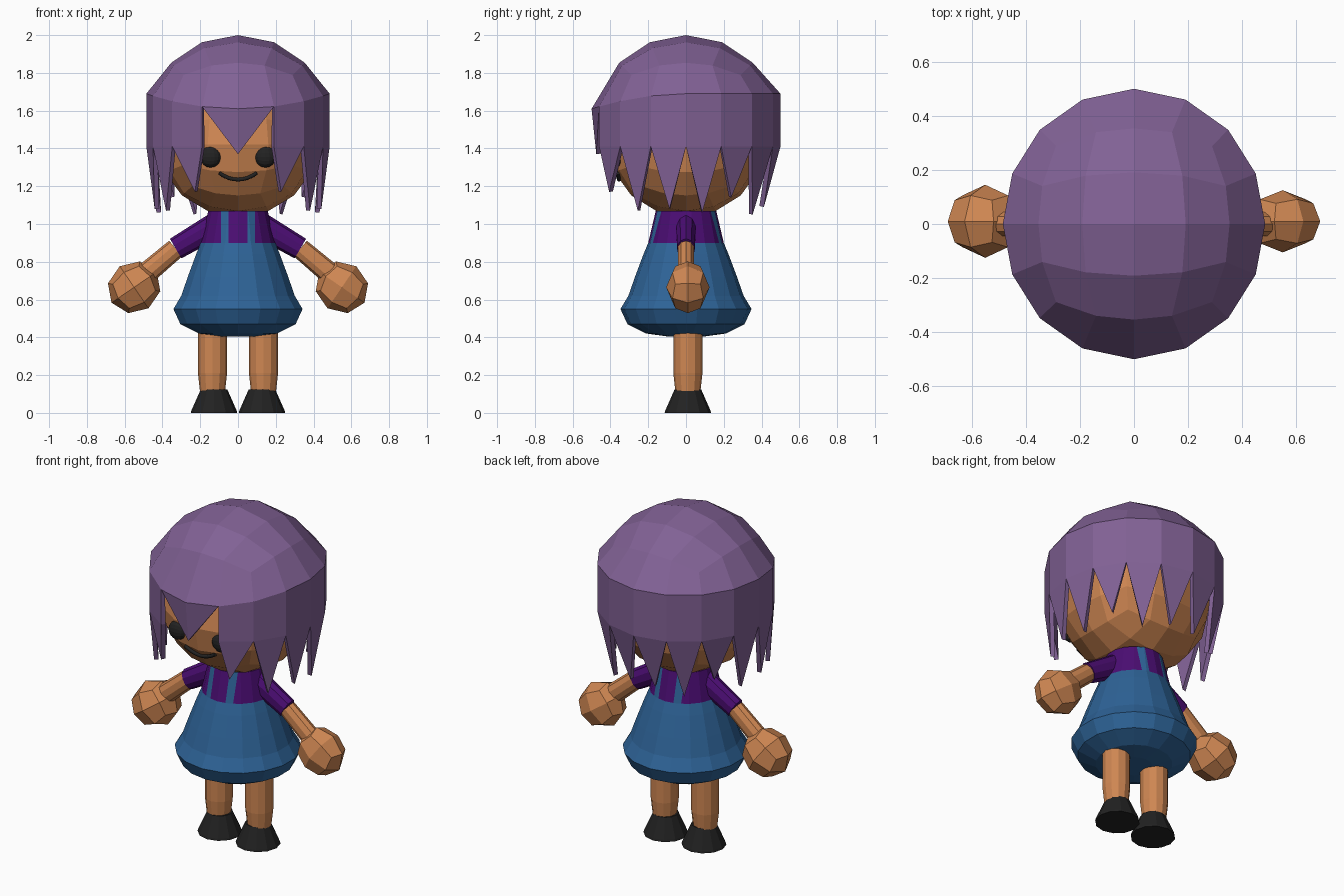
import bpy, bmesh
from math import pi, tan, sin, cos, atan2, degrees, sqrt
from mathutils import Vector, Matrix

if "Cube" in bpy.data.objects:
    bpy.data.objects.remove(bpy.data.objects["Cube"], do_unlink=True)


def material(name, rgb):
    m = bpy.data.materials.new(name)
    m.use_nodes = True
    m.diffuse_color = (*rgb, 1)
    m.node_tree.nodes["Principled BSDF"].inputs["Base Color"].default_value = (*rgb, 1)
    return m


HAIR = material("lilac hair", (0.22, 0.12, 0.30))
SKIN = material("tan skin", (0.62, 0.24, 0.085))
BLUE = material("denim blue", (0.027, 0.125, 0.31))
SHIRT = material("dark purple shirt", (0.07, 0.004, 0.17))
BLACK = material("soft black", (0.016, 0.016, 0.016))


def finish(bm, name, *mats):
    mesh = bpy.data.meshes.new(name)
    bm.to_mesh(mesh)
    bm.free()
    ob = bpy.data.objects.new(name, mesh)
    bpy.context.collection.objects.link(ob)
    for m in mats:
        mesh.materials.append(m)
    return ob


def grid_cube(cuts):
    bm = bmesh.new()
    bmesh.ops.create_cube(bm, size=2)
    bmesh.ops.subdivide_edges(bm, edges=bm.edges[:], cuts=cuts, use_grid_fill=True)
    return bm


def rounded(co):
    return Vector([tan(c * pi / 4) for c in co]).normalized()


def ball(name, centre, size, mat, cuts=3, tilt=0):
    bm = grid_cube(cuts)
    turn = Matrix.Rotation(tilt, 3, 'Y')
    for v in bm.verts:
        v.co = turn @ (rounded(v.co) * Vector(size)) + Vector(centre)
    return finish(bm, name, mat)


def lathe(bm, profile, sides, centre=(0, 0)):
    """Rings of (radius, z), closed at both ends."""
    rings = [[bm.verts.new((centre[0] + r * sin(2 * pi * i / sides),
                            centre[1] - r * cos(2 * pi * i / sides), z))
              for i in range(sides)] for r, z in profile]
    for a, b in zip(rings, rings[1:]):
        for i in range(sides):
            j = (i + 1) % sides
            bm.faces.new((a[i], a[j], b[j], b[i]))
    bm.faces.new(rings[0][::-1])
    bm.faces.new(rings[-1])


def tube(name, start, end, r1, r2, mat, flat=0.8, sides=10):
    """Tapered limb segment, narrower from front to back."""
    a, b = Vector(start), Vector(end)
    bm = bmesh.new()
    bmesh.ops.create_cone(bm, cap_ends=True, segments=sides, radius1=r1, radius2=r2,
                          depth=(b - a).length)
    rot = (b - a).to_track_quat('Z', 'Y').to_matrix().to_4x4()
    bm.transform(Matrix.Translation((a + b) / 2) @ rot)
    bm.transform(Matrix.Diagonal((1, flat, 1, 1)))
    return finish(bm, name, mat)


# Head
HEAD_C, HEAD_R = Vector((0, 0, 1.42)), Vector((0.42, 0.41, 0.38))
ball("head", HEAD_C, HEAD_R, SKIN)


def face_y(x, z):
    u, w = x / HEAD_R.x, (z - HEAD_C.z) / HEAD_R.z
    return -HEAD_R.y * sqrt(1 - u * u - w * w)


# Eyes
for side, s in (("left", 1), ("right", -1)):
    x, z = 0.145 * s, 1.355
    ball(side + "_eye", (x, face_y(x, z) + 0.01, z), (0.056, 0.035, 0.056), BLACK)

# Smile
curve = bpy.data.curves.new("smile", 'CURVE')
curve.dimensions = '3D'
curve.bevel_depth = 0.011
curve.bevel_resolution = 1
curve.use_fill_caps = True
line = curve.splines.new('POLY')
line.points.add(8)
for i, p in enumerate(line.points):
    t = i / 4 - 1
    x, z = 0.1 * t, 1.235 + 0.035 * t * t
    p.co = (x, face_y(x, z) + 0.003, z, 1)
smile = bpy.data.objects.new("smile", curve)
bpy.context.collection.objects.link(smile)
curve.materials.append(BLACK)

# Hair: upper half of a rounded cube with straight sides, then a ring of pointed locks
bm = grid_cube(3)
bmesh.ops.delete(bm, geom=[v for v in bm.verts if v.co.z < -0.1], context='VERTS')
rim, brow = [], []
for v in bm.verts:
    row, p = v.co.z, rounded(v.co)
    a = atan2(p.x, -p.y)
    front = max(0, cos(a))
    if row > 0.9:
        v.co = p * 0.5 + Vector((0, 0, 1.5))
    else:
        high = row > 0.3
        r = 0.485 + 0.015 * cos(a) ** 2
        z = 1.69 - 0.08 * front ** 2 if high else 1.41
        v.co = (r * sin(a), -r * cos(a), z)
        if not high:
            rim.append(v)
        elif abs(degrees(a)) < 30:
            brow.append(v)
# Opening for the face
gap = [f for f in bm.faces if f.calc_center_median().y < -0.4
       and f.calc_center_median().z < 1.6 and abs(f.calc_center_median().x) < 0.15]
bmesh.ops.delete(bm, geom=gap, context='FACES')
rim = [v for v in rim if v.is_valid]
brow = sorted(brow, key=lambda v: v.co.x)
# Locks
TIPS = (1.17, 1.07, 1.08, 1.06, 1.14, 1.05, 1.09)
for e in [e for e in bm.edges if e.verts[0] in rim and e.verts[1] in rim]:
    mid = (e.verts[0].co + e.verts[1].co) / 2
    a = atan2(mid.x, -mid.y)
    k = min(6, max(0, int(abs(degrees(a)) / 22.5) - 1))
    if k == 0:
        a *= 0.87
    r = 0.445 + 0.025 * cos(a)
    tip = bm.verts.new((r * sin(a), -r * cos(a), TIPS[k]))
    bm.faces.new((*e.verts, tip))
# Fringe
tip = bm.verts.new((0, -0.475, 1.37))
for pair in zip(brow, brow[1:]):
    bm.faces.new((*pair, tip))
bmesh.ops.recalc_face_normals(bm, faces=bm.faces[:])
bm.normal_update()
if max(bm.faces, key=lambda f: f.calc_center_median().z).normal.z < 0:
    bmesh.ops.reverse_faces(bm, faces=bm.faces[:])
hair = finish(bm, "hair", HAIR)
thick = hair.modifiers.new("thickness", 'SOLIDIFY')
thick.thickness = 0.025
thick.offset = -1

# Dress with the shirt above it; straps are cut into the shirt
bm = bmesh.new()
lathe(bm, [(0.1, 0.405), (0.21, 0.42), (0.31, 0.47), (0.347, 0.55), (0.305, 0.62),
           (0.27, 0.72), (0.225, 0.84), (0.2, 0.9), (0.16, 1.07)], 18)
for x in (-0.09, -0.05, 0.05, 0.09):
    top = [f for f in bm.faces if f.calc_center_median().z > 0.9]
    geom = set(top) | {e for f in top for e in f.edges} | {v for f in top for v in f.verts}
    bmesh.ops.bisect_plane(bm, geom=list(geom), plane_co=(x, 0, 0), plane_no=(1, 0, 0))
for f in bm.faces:
    c = f.calc_center_median()
    f.material_index = int(c.z > 0.9 and not 0.05 < abs(c.x) < 0.09)
finish(bm, "dress", BLUE, SHIRT)

# Arms, legs and shoes
for side, s in (("left", 1), ("right", -1)):
    elbow = (0.33 * s, 0, 0.87)
    wrist = (0.49 * s, 0, 0.735)
    tube(side + "_sleeve", (0.09 * s, 0, 1.01), elbow, 0.07, 0.06, SHIRT)
    tube(side + "_arm", elbow, wrist, 0.054, 0.058, SKIN)
    depth = 0.115 if s > 0 else 0.135
    ball(side + "_hand", (0.55 * s, 0.01, 0.665), (0.145, depth, 0.135), SKIN, 1, 0.6 * s)

    bm = bmesh.new()
    lathe(bm, [(0.065, 0.1), (0.077, 0.21), (0.077, 0.46)], 12, (0.135 * s, 0.01))
    finish(bm, side + "_leg", SKIN)
    bm = bmesh.new()
    lathe(bm, [(0.123, 0), (0.12, 0.012), (0.07, 0.125)], 12, (0.127 * s, 0.01))
    finish(bm, side + "_shoe", BLACK)
